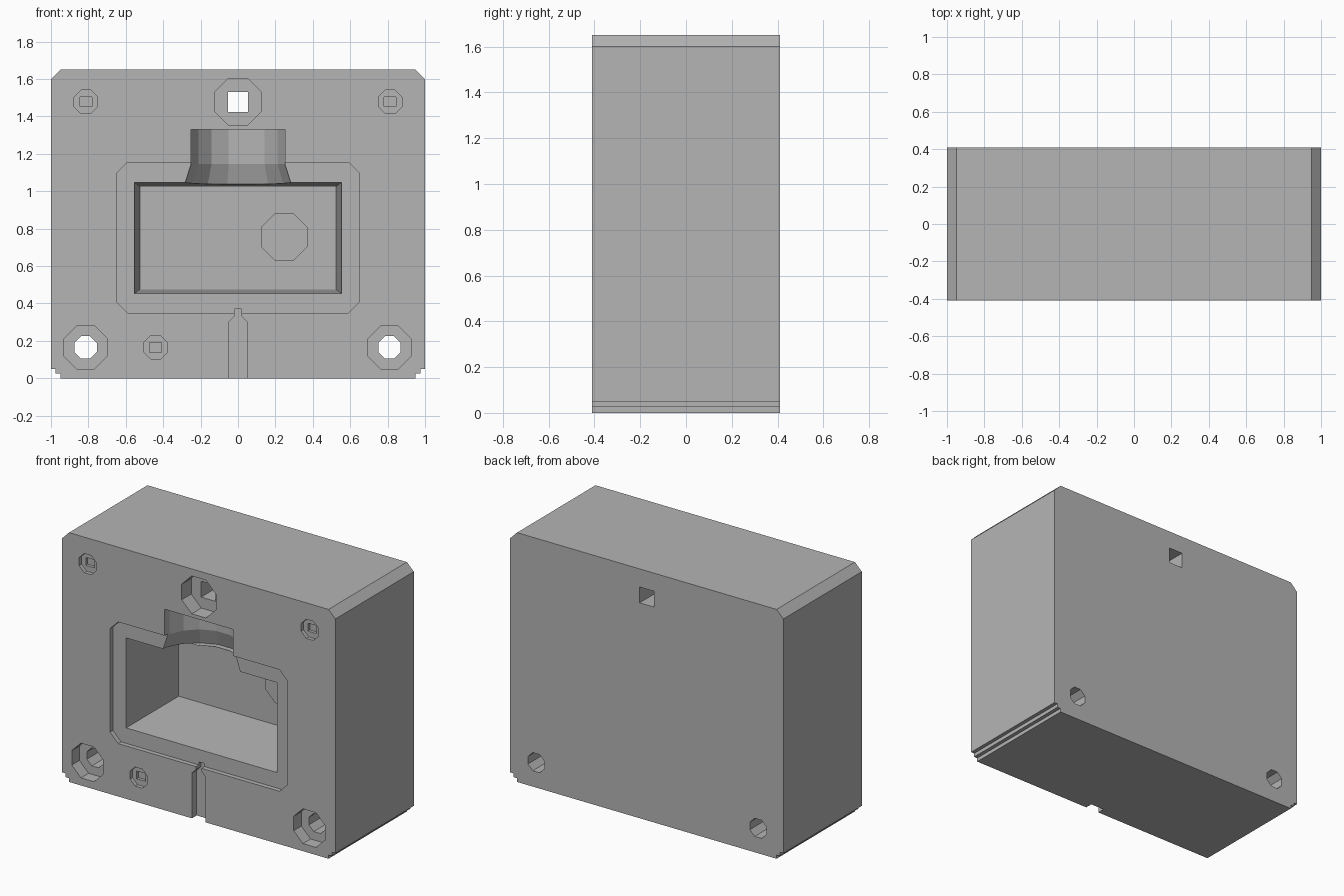
import bpy, math

cube = bpy.data.objects.get("Cube")
if cube:
    bpy.data.objects.remove(cube)

FRONT, BACK = -0.41, 0.41

grey = bpy.data.materials.new("Light grey")
grey.use_nodes = True
colour = (0.46, 0.46, 0.46, 1)
grey.diffuse_color = colour
grey.node_tree.nodes["Principled BSDF"].inputs["Base Color"].default_value = colour


def loft(name, lower, upper):
    """Solid between two matching rings of 3D points."""
    n = len(lower)
    faces = [tuple(range(n)), tuple(range(2 * n - 1, n - 1, -1))]
    faces += [(i, i + n, (i + 1) % n + n, (i + 1) % n) for i in range(n)]
    mesh = bpy.data.meshes.new(name)
    mesh.from_pydata(lower + upper, [], faces)
    mesh.update()
    mesh.materials.append(grey)
    obj = bpy.data.objects.new(name, mesh)
    bpy.context.collection.objects.link(obj)
    # make normals point outwards
    import bmesh
    bm = bmesh.new()
    bm.from_mesh(mesh)
    bmesh.ops.recalc_face_normals(bm, faces=bm.faces)
    bm.to_mesh(mesh)
    bm.free()
    return obj


def prism(name, outline, y0, y1, end_outline=None):
    return loft(name, [(x, y0, z) for x, z in outline],
                [(x, y1, z) for x, z in end_outline or outline])


def rect(x0, x1, z0, z1):
    return [(x0, z0), (x1, z0), (x1, z1), (x0, z1)]


def octagon(cx, cz, r):
    big = r / math.cos(math.pi / 8)
    angles = [math.pi / 8 + i * math.pi / 4 for i in range(8)]
    return [(cx + big * math.cos(a), cz + big * math.sin(a)) for a in angles]


def chamfered(x, z0, z1, c):
    return [(-x, z0 + c), (-x + c, z0), (x - c, z0), (x, z0 + c),
            (x, z1 - c), (x - c, z1), (-x + c, z1), (-x, z1 - c)]


def ring(r, z, n=16):
    angles = [(i + 0.5) * 2 * math.pi / n for i in range(n)]
    return [(r * math.cos(a), FRONT + r * math.sin(a), z) for a in angles]


# Block with chamfered top edges and stepped bottom edges
half = [(0.95, 0), (0.95, 0.025), (0.975, 0.025), (0.975, 0.05), (1, 0.05),
        (1, 1.6), (0.95, 1.65)]
block = prism("mould_block", half + [(-x, z) for x, z in reversed(half)], FRONT, BACK)


def cut(cutter):
    mod = block.modifiers.new("cut", 'BOOLEAN')
    mod.operation = 'DIFFERENCE'
    mod.solver = 'EXACT'
    mod.object = cutter
    bpy.context.view_layer.update()
    depsgraph = bpy.context.evaluated_depsgraph_get()
    mesh = bpy.data.meshes.new_from_object(block.evaluated_get(depsgraph))
    block.modifiers.clear()
    block.data = mesh
    bpy.data.objects.remove(cutter)


# Shallow seat around the cavity, then the tapered cavity itself
cut(prism("seat_cutter", chamfered(0.65, 0.35, 1.155, 0.06), -0.5, -0.38))
cut(prism("cavity_cutter", rect(-0.56, 0.56, 0.447, 1.053), -0.5, 0.13,
          rect(-0.525, 0.525, 0.475, 1.025)))

# Half-round pouring gate with a flared mouth into the cavity
cut(loft("gate_cutter", ring(0.255, 1.0), ring(0.255, 1.33)))
cut(loft("gate_flare_cutter", ring(0.29, 1.04), ring(0.25, 1.16)))

# Vent channel with a narrowed tip
cut(prism("vent_cutter", [(-0.05, -0.1), (0.05, -0.1), (0.05, 0.3), (0.02, 0.33),
                          (0.02, 0.37), (-0.02, 0.37), (-0.02, 0.33), (-0.05, 0.3)],
          -0.5, -0.36))

# Counterbored through holes
for x in (-0.815, 0.81):
    cut(prism("counterbore_cutter", octagon(x, 0.165, 0.115), -0.5, -0.33))
    cut(prism("bolt_cutter", octagon(x, 0.165, 0.06), -0.5, 0.5))
cut(prism("top_counterbore_cutter", octagon(0, 1.478, 0.125), -0.5, -0.31))
cut(prism("top_bolt_cutter", rect(-0.053, 0.053, 1.425, 1.53), -0.5, 0.5))

# Small locating dimples
for x, z in ((-0.813, 1.478), (0.813, 1.478), (-0.44, 0.165)):
    cut(prism("dimple_cutter", octagon(x, z, 0.063), -0.5, -0.385))
    cut(prism("dimple_core_cutter", rect(x - 0.032, x + 0.032, z - 0.026, z + 0.026),
              -0.5, -0.365))

# Low round pad on the cavity's back wall
pad = prism("cavity_pad", octagon(0.247, 0.755, 0.125), 0.11, 0.135)

block.name = "mould_block"
